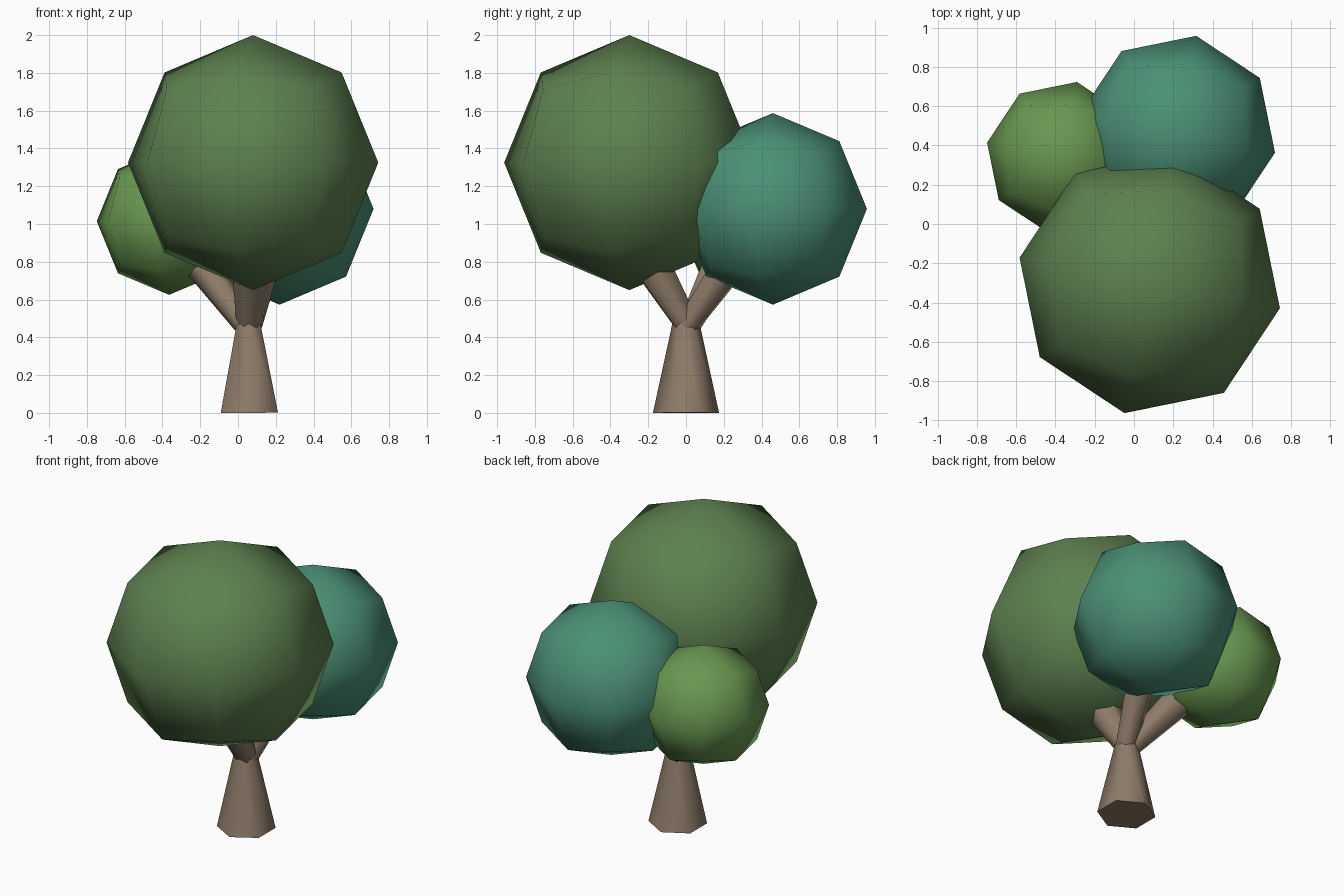
import bpy, bmesh
from math import radians
from mathutils import Vector, Matrix

if "Cube" in bpy.data.objects:
    bpy.data.objects.remove(bpy.data.objects["Cube"])


def material(name, color):
    m = bpy.data.materials.new(name)
    m.diffuse_color = (*color, 1)
    m.use_nodes = True
    m.node_tree.nodes["Principled BSDF"].inputs["Base Color"].default_value = m.diffuse_color
    return m


def add_object(name, bm, mat, smooth_angle):
    mesh = bpy.data.meshes.new(name)
    bm.to_mesh(mesh)
    bm.free()
    mesh.materials.append(mat)
    ob = bpy.data.objects.new(name, mesh)
    bpy.context.collection.objects.link(ob)
    bpy.ops.object.select_all(action='DESELECT')
    ob.select_set(True)
    bpy.context.view_layer.objects.active = ob
    bpy.ops.object.shade_smooth_by_angle(angle=radians(smooth_angle))
    return ob


def foliage(name, center, radius, mat):
    # once-subdivided cube pushed out to a sphere
    bm = bmesh.new()
    bmesh.ops.create_cube(bm, size=2)
    bmesh.ops.subdivide_edges(bm, edges=bm.edges[:], cuts=1, use_grid_fill=True)
    turn = Matrix.Rotation(radians(-11), 3, 'Z')
    for v in bm.verts:
        v.co = turn @ v.co.normalized() * radius + Vector(center)
    return add_object(name, bm, mat, 180)


def limb(name, start, end, r_start, r_end, mat):
    # tapered six-sided cylinder between two points
    a, b = Vector(start), Vector(end)
    d = b - a
    bm = bmesh.new()
    place = (Matrix.Translation((a + b) / 2)
             @ d.to_track_quat('Z', 'Y').to_matrix().to_4x4()
             @ Matrix.Rotation(radians(HEX_TURN), 4, 'Z'))
    bmesh.ops.create_cone(bm, cap_ends=True, segments=6, radius1=r_start,
                          radius2=r_end, depth=d.length)
    # put a corner of the hexagon on the local x axis
    far = max(bm.verts, key=lambda v: v.co.x)
    if abs(far.co.y) > 1e-4:
        bm.transform(Matrix.Rotation(radians(30), 4, 'Z'))
    bm.transform(place)
    return add_object(name, bm, mat, 62)


HEX_TURN = 0
bark = material("bark", (0.27, 0.20, 0.14))
olive = material("olive_leaves", (0.11, 0.22, 0.08))
teal = material("teal_leaves", (0.07, 0.28, 0.18))
lime = material("lime_leaves", (0.14, 0.31, 0.08))

# trunk and its three flaring branches
limb("trunk", (0.06, 0, 0), (0.056, 0, 0.47), 0.175, 0.073, bark)
limb("front_branch", (0.06, 0.01, 0.46), (0.075, -0.19, 0.80), 0.068, 0.11, bark)
limb("left_branch", (0.045, 0.015, 0.46), (-0.21, 0.20, 0.82), 0.062, 0.10, bark)
limb("back_branch", (0.07, 0.005, 0.46), (0.135, 0.22, 0.77), 0.062, 0.09, bark)

# leaf balls
foliage("large_foliage", (0.08, -0.30, 1.325), 0.675, olive)
foliage("back_foliage", (0.22, 0.46, 1.08), 0.507, teal)
foliage("left_foliage", (-0.365, 0.34, 1.015), 0.39, lime)
